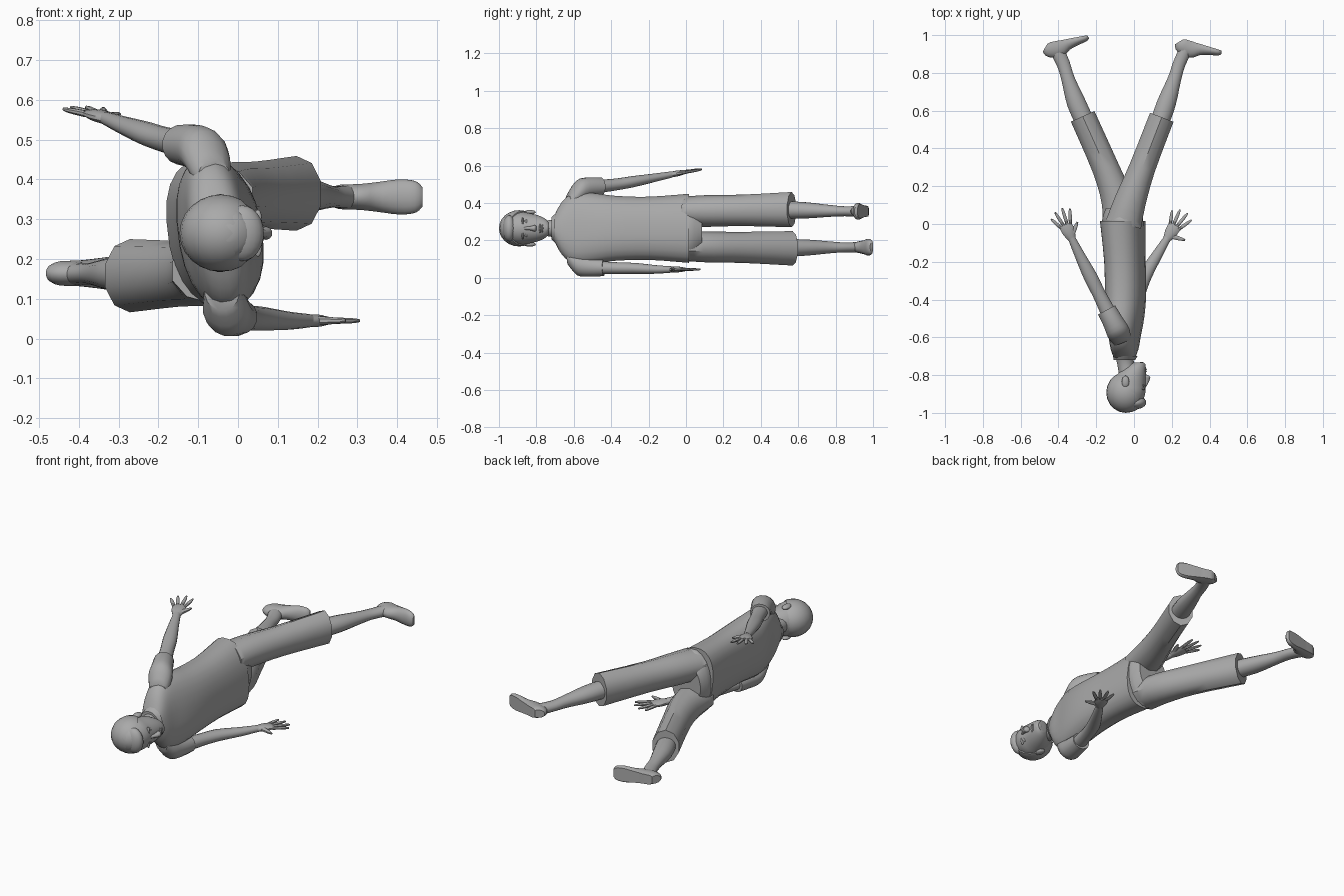
import bpy, bmesh, math
from mathutils import Vector

cube = bpy.data.objects.get("Cube")
if cube:
    bpy.data.objects.remove(cube, do_unlink=True)

grey = bpy.data.materials.new("plain_grey")
grey.use_nodes = True
colour = (0.4, 0.4, 0.4, 1)
grey.diffuse_color = colour
grey.node_tree.nodes["Principled BSDF"].inputs["Base Color"].default_value = colour
UP = Vector((0, 0, 1))


def finish(name, bm, angle=40):
    bmesh.ops.recalc_face_normals(bm, faces=bm.faces)
    mesh = bpy.data.meshes.new(name)
    bm.to_mesh(mesh)
    bm.free()
    mesh.materials.append(grey)
    ob = bpy.data.objects.new(name, mesh)
    bpy.context.collection.objects.link(ob)
    bpy.ops.object.select_all(action='DESELECT')
    ob.select_set(True)
    bpy.context.view_layer.objects.active = ob
    bpy.ops.object.shade_smooth_by_angle(angle=math.radians(angle))
    return ob


def spline(rows, steps):
    """Smooth a list of stations by Catmull-Rom interpolation."""
    rows = [Vector(r) for r in rows]
    out = []
    for i in range(len(rows) - 1):
        p0, p1, p2, p3 = (rows[min(max(i + k, 0), len(rows) - 1)] for k in (-1, 0, 1, 2))
        for s in range(steps):
            t = s / steps
            out.append(0.5 * (2 * p1 + (p2 - p0) * t + (2 * p0 - 5 * p1 + 4 * p2 - p3) * t ** 2
                              + (3 * p1 - p0 - 3 * p2 + p3) * t ** 3))
    return out + [rows[-1]]


def loft(name, rows, n=16, steps=3, upright=False, shear=0, flat=1, power=1):
    """Skin oval rings; each station is x, y, z, half depth, half width."""
    rows = spline(rows, steps)
    bm = bmesh.new()
    rings = []
    for i, r in enumerate(rows):
        centre = Vector(r[:3])
        ahead, behind = rows[min(i + 1, len(rows) - 1)], rows[max(i - 1, 0)]
        tangent = Vector((0, 1, 0)) if upright else Vector(ahead[:3]) - Vector(behind[:3])
        side = tangent.cross(UP).normalized()
        ring = []
        for k in range(n):
            a = 2 * math.pi * (k + 0.5) / n
            c, s = math.cos(a), math.sin(a)
            c = math.copysign(abs(c) ** power, c)
            s = math.copysign(abs(s) ** power, s)
            p = centre + side * r[3] * max(c, -flat) + UP * r[4] * s
            p.x += shear * r[4] * s
            ring.append(bm.verts.new(p))
        rings.append(ring)
    for a, b in zip(rings, rings[1:]):
        for k in range(n):
            bm.faces.new((a[k], a[(k + 1) % n], b[(k + 1) % n], b[k]))
    bm.faces.new(rings[0])
    bm.faces.new(rings[-1])
    return finish(name, bm)


def ball(name, centre, size, cut=None):
    bm = bmesh.new()
    bmesh.ops.create_uvsphere(bm, u_segments=20, v_segments=12, radius=1)
    bmesh.ops.scale(bm, vec=size, verts=bm.verts)
    bmesh.ops.translate(bm, vec=centre, verts=bm.verts)
    if cut:
        res = bmesh.ops.bisect_plane(bm, geom=bm.verts[:] + bm.edges[:] + bm.faces[:],
                                     plane_co=cut[0], plane_no=cut[1], clear_outer=True)
        rim = [e for e in res["geom_cut"] if isinstance(e, bmesh.types.BMEdge)]
        bmesh.ops.contextual_create(bm, geom=rim)
    return finish(name, bm)


# Shirt body, lying along y with the chest towards +x
loft("shirt", [(-0.05, -0.71, .265, .055, .055), (-0.05, -0.665, .265, .07, .14),
               (-0.05, -0.6, .265, .08, .19), (-0.05, -0.5, .265, .1, .19),
               (-0.045, -0.38, .265, .106, .175), (-0.048, -0.2, .265, .107, .17),
               (-0.06, 0.015, .265, .117, .186)], n=24, upright=True, shear=-0.12, power=.85)
loft("neck", [(-0.03, -0.8, .265, .05, .045), (-0.045, -0.74, .265, .045, .043),
              (-0.05, -0.69, .265, .053, .055)], upright=True)
loft("collar", [(-0.05, -0.72, .265, .058, .06), (-0.047, -0.7, .265, .066, .078)],
     upright=True, steps=1)

# Head
loft("face", [(-0.03, -0.995, .265, .02, .02), (-0.035, -0.97, .265, .068, .062),
              (-0.035, -0.9, .265, .095, .088), (-0.03, -0.85, .265, .092, .084),
              (-0.01, -0.79, .265, .074, .07), (0.012, -0.75, .265, .05, .05),
              (0.025, -0.733, .265, .028, .03)], n=20, upright=True)
ball("hair", (-0.043, -0.892, .265), (.104, .108, .097), ((0.02, -0.92, .265), (.8, .6, 0)))
ball("fringe", (0.01, -0.945, .265), (.055, .035, .07))
loft("nose", [(0.055, -0.865, .265, .008, .008), (0.068, -0.83, .265, .014, .011),
              (0.07, -0.808, .265, .016, .017), (0.06, -0.798, .265, .008, .008)],
     n=10, upright=True)
for y, h, w in ((-0.78, .007, .026), (-0.768, .006, .022)):
    ball("lip", (0.056, y, .265), (.012, h, w))
ball("chin", (0.04, -0.748, .265), (.022, .017, .028))
for sgn, label in ((1, "right"), (-1, "left")):
    ball(label + "_ear", (-0.045, -0.835, .265 + sgn * .086), (.02, .032, .012))
    ball(label + "_brow", (0.05, -0.873, .265 + sgn * .035), (.01, .006, .024))
    ball(label + "_eye", (0.046, -0.855, .265 + sgn * .034), (.01, .007, .014))

# Sleeves
loft("upper_sleeve", [(-0.06, -0.63, .4, .045, .05), (-0.08, -0.58, .46, .062, .062),
                      (-0.11, -0.52, .482, .056, .056), (-0.145, -0.455, .487, .052, .05)])
loft("lower_sleeve", [(-0.04, -0.63, .12, .045, .05), (-0.03, -0.58, .075, .06, .062),
                      (-0.015, -0.52, .06, .055, .055), (0.0, -0.44, .055, .05, .046)])


def arm(label, path, fingers, thumb):
    radii = ((.042, .036), (.036, .032), (.037, .03), (.028, .023), (.02, .017))
    loft(label + "_arm", [p + r for p, r in zip(path, radii)])
    wrist, before = Vector(path[-1]), Vector(path[-2])
    d = (wrist - before).normalized()
    side = d.cross(UP).normalized()
    sizes = ((-.01, .02, .015), (.03, .033, .016), (.06, .036, .013), (.08, .033, .009))
    loft(label + "_palm", [(*(wrist + d * t), a, b) for t, a, b in sizes], n=12)
    for i, length in enumerate(fingers):
        spread = (i - 1.5) / 1.5
        root = wrist + d * .07 + side * spread * .026
        tip = root + (d + side * spread * .42).normalized() * length
        loft(label + "_finger", [(*root, .0095, .009), (*root.lerp(tip, .7), .009, .007),
                                 (*tip, .004, .004)], n=8)
    root = wrist + d * .02 + side * .015
    tip = root + d * thumb[0] + side * thumb[1]
    loft(label + "_thumb", [(*root, .014, .012), (*root.lerp(tip, .6), .011, .009),
                            (*tip, .005, .005)], n=8)


# Arms, both with the thumb on the +x side
arm("upper", [(-0.13, -0.48, .487), (-0.185, -0.37, .5), (-0.23, -0.28, .515),
              (-0.285, -0.17, .535), (-0.33, -0.075, .553)], (.075, .095, .1, .085), (.045, .05))
arm("lower", [(-0.005, -0.48, .055), (0.025, -0.37, .052), (0.06, -0.27, .05),
              (0.125, -0.16, .045), (0.177, -0.075, .045)], (.075, .095, .1, .085), (.02, .07))

# Shorts
loft("shorts_seat", [(-0.06, -0.04, .265, .09, .15), (-0.06, 0.02, .265, .11, .176),
                     (-0.06, 0.085, .265, .09, .12)], n=20, upright=True)
loft("forward_shorts_leg", [(-0.055, 0.0, .355, .1, .08), (-0.02, 0.12, .358, .088, .085),
                            (0.045, 0.3, .361, .073, .084), (0.147, 0.565, .365, .07, .094)], n=10)
loft("backward_shorts_leg", [(-0.07, 0.0, .17, .1, .08), (-0.09, 0.13, .165, .088, .083),
                             (-0.152, 0.3, .163, .075, .083), (-0.272, 0.57, .158, .072, .092)],
     n=10)

# Lower legs
loft("forward_calf", [(0.13, 0.52, .363, .05, .048), (0.172, 0.64, .361, .051, .044),
                      (0.215, 0.77, .358, .036, .032), (0.24, 0.85, .356, .034, .027),
                      (0.282, 0.94, .356, .036, .03)])
loft("backward_calf", [(-0.25, 0.52, .16, .05, .048), (-0.305, 0.64, .162, .051, .044),
                       (-0.35, 0.77, .163, .036, .032), (-0.375, 0.85, .163, .036, .027),
                       (-0.42, 0.945, .163, .04, .03)])


def foot(name, heel, toe, z):
    heel, toe = Vector((*heel, z)), Vector((*toe, z))
    d = (toe - heel).normalized()
    lift = d.cross(UP)
    # fraction along the sole, height, half width
    shape = ((0, .05, .022), (.08, .08, .031), (.3, .088, .033), (.5, .06, .038),
             (.75, .042, .045), (.93, .032, .04), (1, .018, .025))
    rows = []
    for t, height, width in shape:
        a = height / 1.55
        rows.append((*(heel.lerp(toe, t) + lift * a * .55), a, width))
    loft(name, rows, flat=.55)


foot("forward_foot", (0.25, 0.985), (0.465, 0.918), .356)
foot("backward_foot", (-0.47, 0.958), (-0.245, 1.0), .164)
